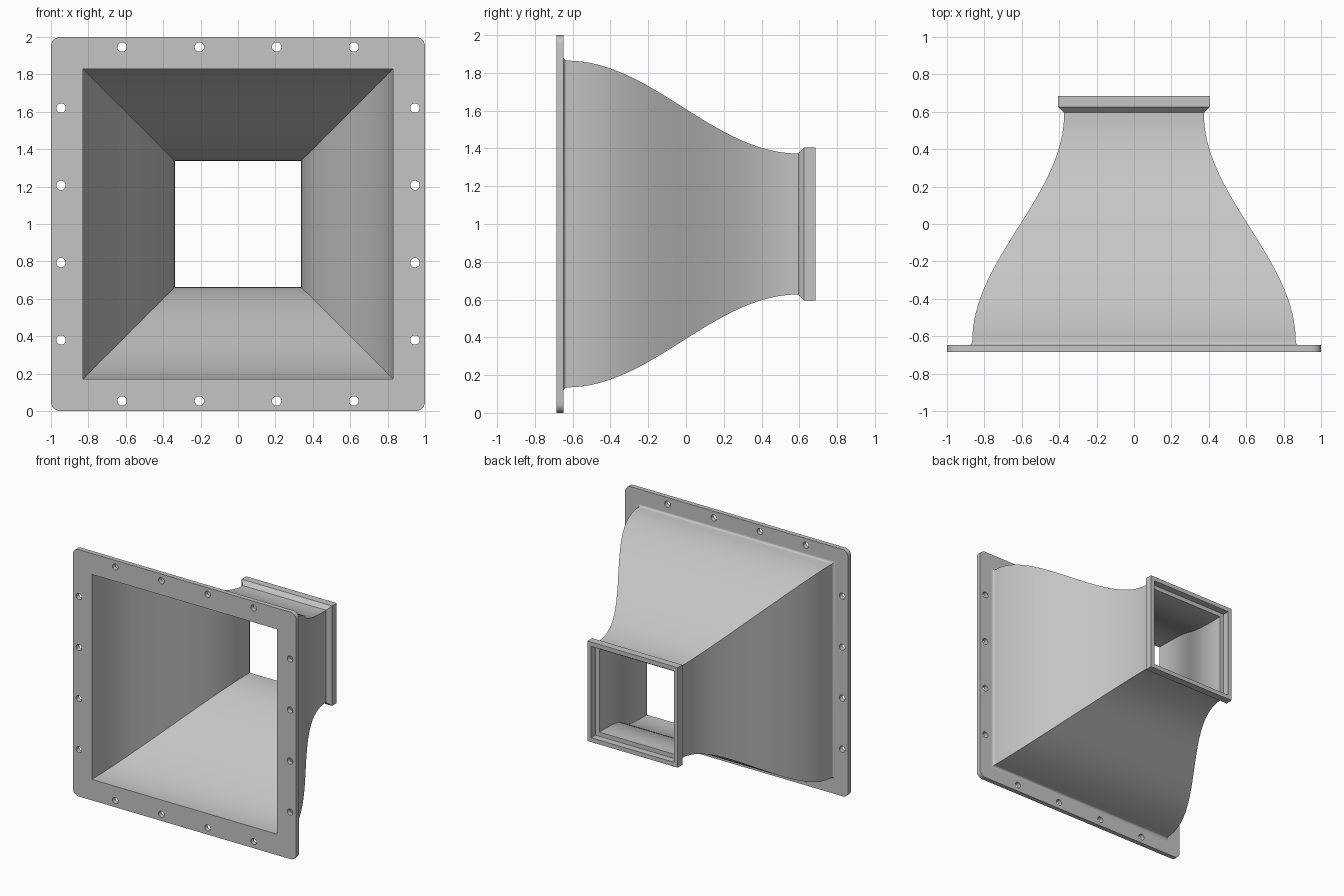
import bpy, bmesh, math

cube = bpy.data.objects.get("Cube")
if cube:
    bpy.data.objects.remove(cube, do_unlink=True)

grey = bpy.data.materials.new("light_grey")
grey.use_nodes = True
colour = (0.56, 0.56, 0.56, 1)
grey.diffuse_color = colour
grey.node_tree.nodes["Principled BSDF"].inputs["Base Color"].default_value = colour

MID_Z = 1.0
FRONT, FLANGE_BACK, NECK, BACK = -0.685, -0.648, 0.595, 0.685


def select_only(obj):
    bpy.ops.object.select_all(action='DESELECT')
    obj.select_set(True)
    bpy.context.view_layer.objects.active = obj


def arc(cx, cy, r, start, end, steps):
    angles = [start + (end - start) * i / steps for i in range(steps + 1)]
    return [(cx + r * math.cos(a), cy + r * math.sin(a)) for a in angles]


def add_outline(curve, points):
    spline = curve.splines.new('POLY')
    spline.points.add(len(points) - 1)
    for p, (x, y) in zip(spline.points, points):
        p.co = (x, y, 0, 1)
    spline.use_cyclic_u = True


# Mounting flange: rounded square plate with a square opening and bolt holes
curve = bpy.data.curves.new("mounting_flange", 'CURVE')
curve.dimensions = '2D'
curve.fill_mode = 'BOTH'
curve.extrude = (FLANGE_BACK - FRONT) / 2
outline = []
for k, (sx, sy) in enumerate([(1, 1), (-1, 1), (-1, -1), (1, -1)]):
    start = k * math.pi / 2
    outline += arc(sx * 0.95, sy * 0.95, 0.05, start, start + math.pi / 2, 6)
add_outline(curve, outline)
add_outline(curve, [(0.83, 0.83), (-0.83, 0.83), (-0.83, -0.83), (0.83, -0.83)])
for along in (-0.62, -0.207, 0.207, 0.62):
    for edge in (-0.946, 0.946):
        for cx, cy in ((along, edge), (edge, along)):
            add_outline(curve, arc(cx, cy, 0.025, 0, math.tau, 20)[:-1])
flange = bpy.data.objects.new("mounting_flange", curve)
bpy.context.collection.objects.link(flange)
flange.location = (0, (FRONT + FLANGE_BACK) / 2, MID_Z)
flange.rotation_euler = (math.pi / 2, 0, 0)
select_only(flange)
bpy.ops.object.convert(target='MESH')
flange = bpy.context.object


# Duct wall: (depth, half width) profile swept around a square
def s_curve(y0, y1, h0, h1, steps=32):
    return [(y0 + (y1 - y0) * i / steps,
             h0 + (h1 - h0) * (1 - math.cos(math.pi * i / steps)) / 2)
            for i in range(steps + 1)]


fillet = arc(FLANGE_BACK + 0.018, 0.883, 0.018, math.pi, math.pi * 1.5, 5)
outside = fillet[:-1] + s_curve(FLANGE_BACK + 0.018, NECK, 0.865, 0.373)
collar = [(0.625, 0.405), (BACK, 0.405), (BACK, 0.37), (0.63, 0.37), (0.63, 0.336)]
inside = s_curve(NECK, FLANGE_BACK, 0.336, 0.83)
profile = outside + collar + inside

bm = bmesh.new()
rings = [[bm.verts.new((sx * h, y, MID_Z + sz * h))
          for sx, sz in ((1, 1), (-1, 1), (-1, -1), (1, -1))] for y, h in profile]
hidden = []
for i, ring in enumerate(rings):
    following = rings[(i + 1) % len(rings)]
    for k in range(4):
        n = (k + 1) % 4
        face = bm.faces.new((ring[k], ring[n], following[n], following[k]))
        if i == len(rings) - 1:
            hidden.append(face)
bmesh.ops.recalc_face_normals(bm, faces=bm.faces[:])
# The joint face lies against the flange, so it is removed
bmesh.ops.delete(bm, geom=hidden, context='FACES_ONLY')
mesh = bpy.data.meshes.new("duct_and_collar")
bm.to_mesh(mesh)
bm.free()
duct = bpy.data.objects.new("duct_and_collar", mesh)
bpy.context.collection.objects.link(duct)

for obj in (flange, duct):
    obj.data.materials.clear()
    obj.data.materials.append(grey)
    select_only(obj)
    bpy.ops.object.shade_smooth_by_angle(angle=math.radians(30))
